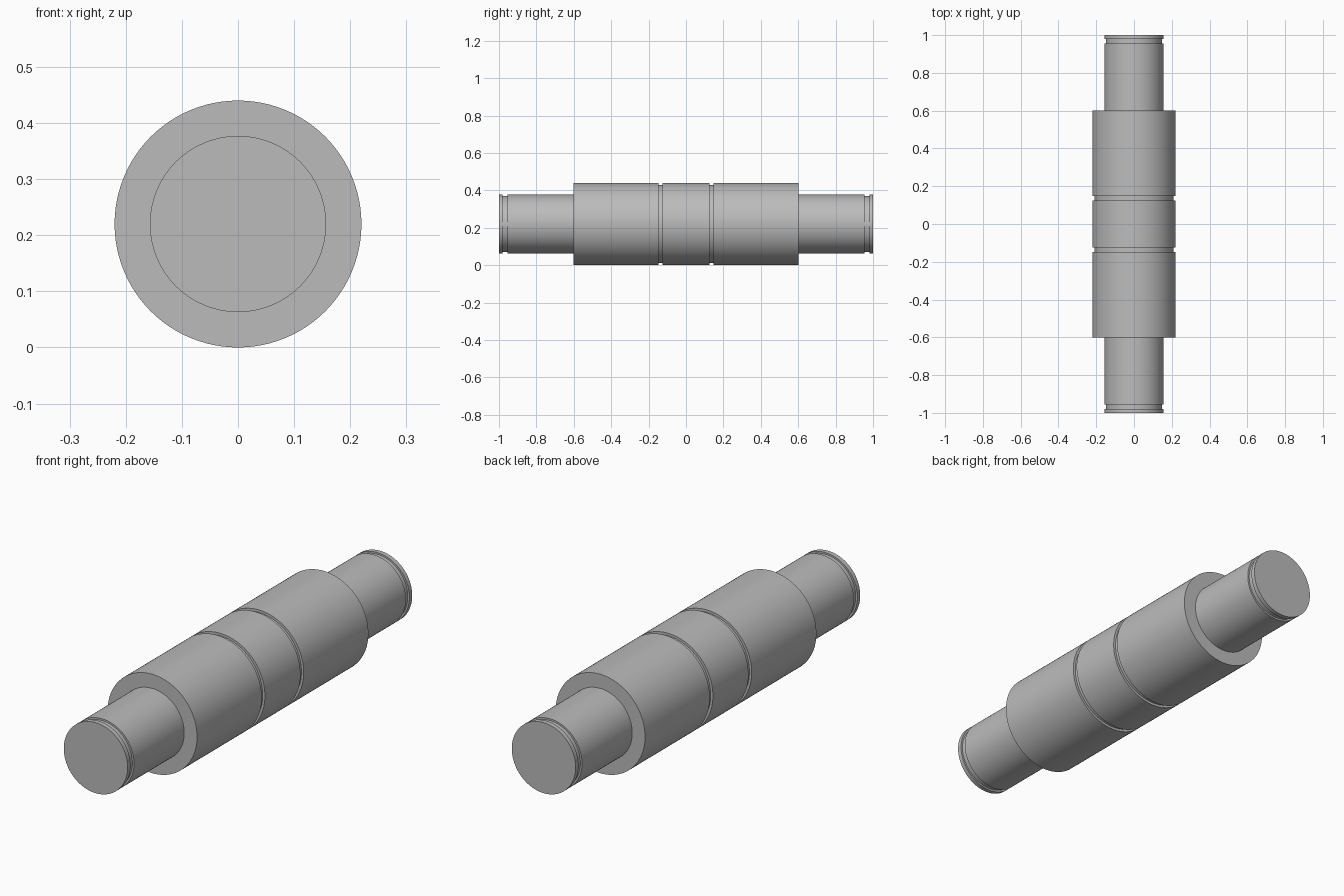
import bpy, bmesh, math
from mathutils import Vector, Matrix

cube = bpy.data.objects.get("Cube")
if cube:
    bpy.data.objects.remove(cube, do_unlink=True)

# Plain steel
steel = bpy.data.materials.new("grey_steel")
steel.use_nodes = True
colour = (0.5, 0.5, 0.5, 1)
steel.diffuse_color = colour
steel.node_tree.nodes["Principled BSDF"].inputs["Base Color"].default_value = colour

BODY, JOURNAL = 0.22, 0.157
BODY_GROOVE, CLIP_GROOVE = 0.209, 0.149
SIDES = 96

# Half profile as (distance along the axis, radius), from the middle outwards
half = [
    (0.125, BODY), (0.125, BODY_GROOVE), (0.147, BODY_GROOVE), (0.147, BODY),
    (0.602, BODY), (0.602, JOURNAL),
    (0.955, JOURNAL), (0.955, CLIP_GROOVE), (0.98, CLIP_GROOVE), (0.98, JOURNAL),
    (1.0, JOURNAL),
]
profile = [(-y, r) for y, r in reversed(half)] + half

# Turned shaft: one ring per profile point, bridged, with flat end caps
bm = bmesh.new()
rings = []
for y, r in profile:
    angles = [math.tau * i / SIDES for i in range(SIDES)]
    rings.append([bm.verts.new((r * math.cos(a), y, BODY + r * math.sin(a))) for a in angles])
for a, b in zip(rings, rings[1:]):
    for i in range(SIDES):
        j = (i + 1) % SIDES
        bm.faces.new((a[i], a[j], b[j], b[i]))
bm.faces.new(rings[0])
bm.faces.new(rings[-1])
bmesh.ops.recalc_face_normals(bm, faces=bm.faces)

mesh = bpy.data.meshes.new("stepped_shaft")
bm.to_mesh(mesh)
bm.free()
mesh.materials.append(steel)
shaft = bpy.data.objects.new("stepped_shaft", mesh)
bpy.context.collection.objects.link(shaft)

# Smooth round walls, crisp shoulders
bpy.ops.object.select_all(action="DESELECT")
shaft.select_set(True)
bpy.context.view_layer.objects.active = shaft
bpy.ops.object.shade_smooth_by_angle(angle=math.radians(30))
